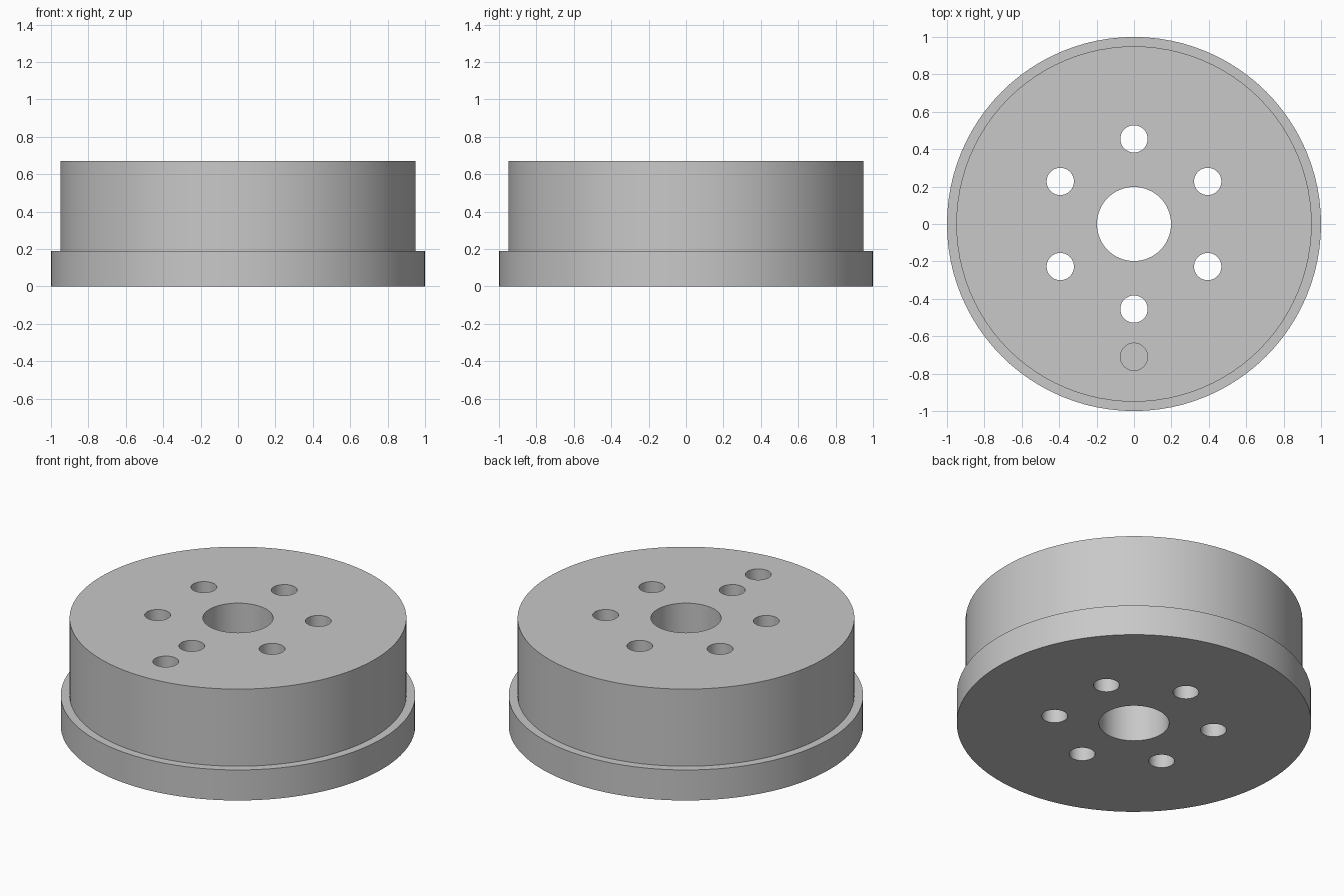
import bpy
from math import cos, sin, pi, radians

cube = bpy.data.objects.get("Cube")
if cube:
    bpy.data.objects.remove(cube, do_unlink=True)

FLANGE_TOP, BODY_TOP = 0.19, 0.67
BOLT_CIRCLE, BOLT_RADIUS = 0.455, 0.073

grey = bpy.data.materials.new("light grey metal")
grey.use_nodes = True
colour = (0.58, 0.58, 0.58, 1)
grey.diffuse_color = colour
grey.node_tree.nodes["Principled BSDF"].inputs["Base Color"].default_value = colour


def lathe(name, profile, sides):
    """Closed solid turned around z from (radius, height) points."""
    verts = [(r * cos(2 * pi * i / sides), r * sin(2 * pi * i / sides), z)
             for r, z in profile for i in range(sides)]
    faces = [tuple(reversed(range(sides)))]
    for k in range(len(profile) - 1):
        for i in range(sides):
            j = (i + 1) % sides
            faces.append((k * sides + i, k * sides + j,
                          (k + 1) * sides + j, (k + 1) * sides + i))
    faces.append(tuple(range((len(profile) - 1) * sides, len(profile) * sides)))
    mesh = bpy.data.meshes.new(name)
    mesh.from_pydata(verts, [], faces)
    mesh.materials.append(grey)
    obj = bpy.data.objects.new(name, mesh)
    bpy.context.collection.objects.link(obj)
    return obj


def drill(target, name, x, y, radius, bottom, sides):
    """Cut a round vertical hole from above the body down to the given height."""
    cutter = lathe(name, [(radius, bottom), (radius, BODY_TOP + 0.1)], sides)
    cutter.location = (x, y, 0)
    cutter.hide_render = True
    bpy.context.view_layer.update()
    cut = target.modifiers.new(name, 'BOOLEAN')
    cut.operation = 'DIFFERENCE'
    cut.solver = 'EXACT'
    cut.object = cutter
    bpy.context.view_layer.objects.active = target
    bpy.ops.object.modifier_apply(modifier=cut.name)
    bpy.data.objects.remove(cutter, do_unlink=True)


# Stepped hub: wide flange below, narrower body above
hub = lathe("flanged_hub", [(1, 0), (1, FLANGE_TOP), (0.95, FLANGE_TOP), (0.95, BODY_TOP)], 96)

# Centre bore and ring of through holes
drill(hub, "centre_bore", 0, 0, 0.198, -0.1, 64)
for n in range(6):
    angle = radians(90 + 60 * n)
    drill(hub, "bolt_hole", BOLT_CIRCLE * cos(angle), BOLT_CIRCLE * sin(angle),
          BOLT_RADIUS, -0.1, 40)

# Blind dowel hole near the front
drill(hub, "dowel_hole", 0, -0.71, BOLT_RADIUS, FLANGE_TOP, 40)

bpy.ops.object.select_all(action='DESELECT')
hub.select_set(True)
bpy.context.view_layer.objects.active = hub
bpy.ops.object.shade_smooth_by_angle(angle=radians(30))
